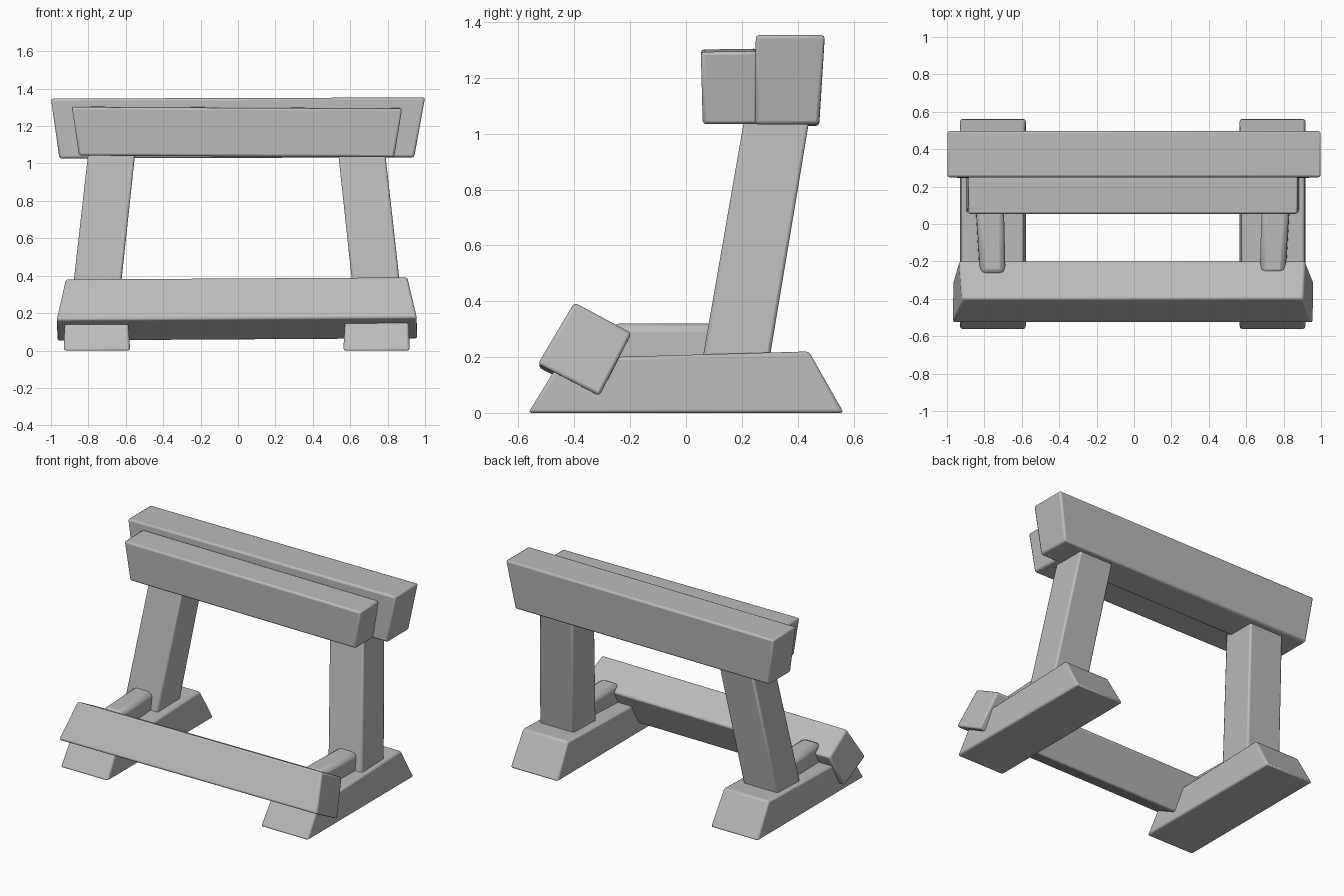
import bpy
import bmesh

cube = bpy.data.objects.get("Cube")
if cube:
    bpy.data.objects.remove(cube, do_unlink=True)

grey = bpy.data.materials.new("plain grey")
grey.use_nodes = True
colour = (0.5, 0.5, 0.5, 1)
grey.diffuse_color = colour
grey.node_tree.nodes["Principled BSDF"].inputs["Base Color"].default_value = colour


def timber(name, profile, bevel=0.012, tilt=0.0):
    """Bevelled beam: each profile corner is (y, z, x from, x to)."""
    bm = bmesh.new()
    near = [bm.verts.new((a, y, z + tilt * a)) for y, z, a, b in profile]
    far = [bm.verts.new((b, y, z + tilt * b)) for y, z, a, b in profile]
    bm.faces.new(near)
    bm.faces.new(far[::-1])
    for i in range(len(profile)):
        j = (i + 1) % len(profile)
        bm.faces.new((near[j], near[i], far[i], far[j]))
    bmesh.ops.recalc_face_normals(bm, faces=bm.faces)
    mesh = bpy.data.meshes.new(name)
    bm.to_mesh(mesh)
    bm.free()
    mesh.materials.append(grey)
    obj = bpy.data.objects.new(name, mesh)
    bpy.context.collection.objects.link(obj)
    mod = obj.modifiers.new("soft edges", "BEVEL")
    mod.width = bevel
    mod.segments = 2
    bpy.ops.object.select_all(action="DESELECT")
    obj.select_set(True)
    bpy.context.view_layer.objects.active = obj
    bpy.ops.object.shade_smooth_by_angle()
    return obj


def on_side(profile, side):
    """Place a profile given for +x on either side, slightly off centre."""
    return [(y, z, side * a - 0.007, side * b - 0.007) for y, z, a, b in profile]


# Sloped feet, leaning legs and short rails, one set per side
foot = [(-0.565, 0, 0.57, 0.925), (0.565, 0, 0.57, 0.925),
        (0.44, 0.22, 0.582, 0.918), (-0.445, 0.195, 0.582, 0.918)]
leg = [(0.052, 0.15, 0.64, 0.896), (0.292, 0.15, 0.64, 0.896),
       (0.45, 1.1, 0.538, 0.789), (0.217, 1.1, 0.538, 0.789)]
rail = [(-0.27, 0.15, 0.68, 0.82), (0.15, 0.15, 0.69, 0.845),
        (0.15, 0.32, 0.69, 0.84), (-0.27, 0.32, 0.68, 0.815)]
for label, side in (("left", 1), ("right", -1)):
    timber(label + "_foot", on_side(foot, side))
    timber(label + "_leg", on_side(leg, side))
    timber(label + "_rail", on_side(rail, side), bevel=0.03)

# Rotated cross beam resting on the front of the feet
timber("front_cross_beam", [
    (-0.40, 0.39, -0.92, 0.905), (-0.195, 0.28, -0.935, 0.915),
    (-0.31, 0.055, -0.967, 0.96), (-0.53, 0.17, -0.97, 0.957)], tilt=0.006)

# Twin top beams
timber("back_top_beam", [
    (0.247, 1.03, -0.955, 0.942), (0.477, 1.03, -0.955, 0.942),
    (0.497, 1.35, -1.0, 1.0), (0.25, 1.35, -1.0, 1.0)], tilt=0.003)
timber("front_top_beam", [
    (0.06, 1.038, -0.85, 0.835), (0.255, 1.038, -0.85, 0.835),
    (0.255, 1.3, -0.888, 0.877), (0.053, 1.297, -0.888, 0.877)], tilt=-0.005)
